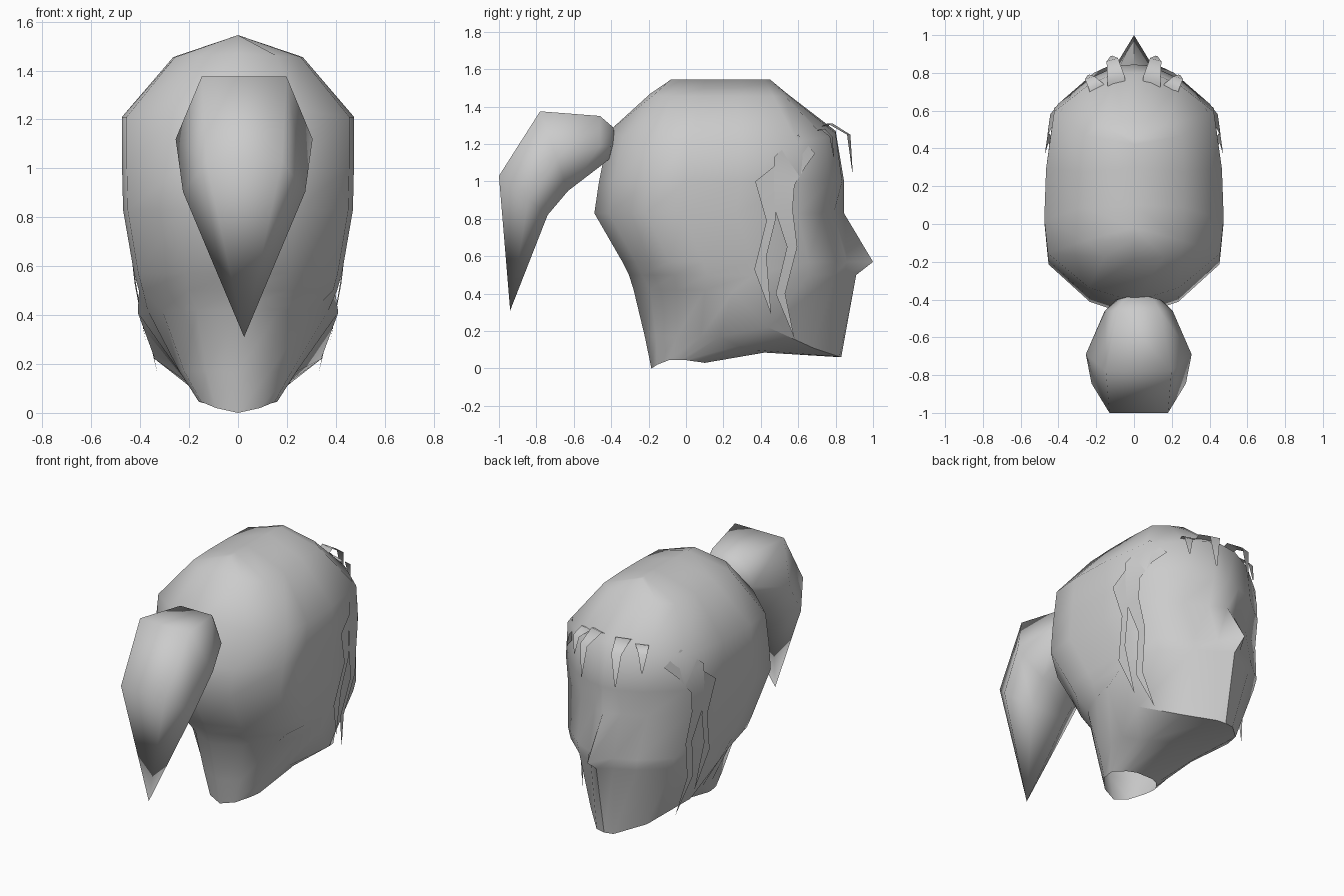
import bpy, bmesh
from mathutils import Vector
from mathutils.bvhtree import BVHTree

if "Cube" in bpy.data.objects:
    bpy.data.objects.remove(bpy.data.objects["Cube"])


def finish(bm, name, angle=0.8):
    bmesh.ops.remove_doubles(bm, verts=bm.verts, dist=0.002)
    bmesh.ops.recalc_face_normals(bm, faces=bm.faces)
    me = bpy.data.meshes.new(name)
    bm.to_mesh(me)
    bm.free()
    ob = bpy.data.objects.new(name, me)
    bpy.context.collection.objects.link(ob)
    bpy.ops.object.select_all(action='DESELECT')
    ob.select_set(True)
    bpy.context.view_layer.objects.active = ob
    bpy.ops.object.shade_smooth_by_angle(angle=angle)
    return ob


def loft(rings, closed=True):
    bm = bmesh.new()
    vs = [[bm.verts.new(p) for p in r] for r in rings]
    n = len(vs[0])
    for a, b in zip(vs, vs[1:]):
        for i in range(n if closed else n - 1):
            j = (i + 1) % n
            bm.faces.new((a[i], a[j], b[j], b[i]))
    return bm


def mirror_ring(half):
    return half + [(-x, y, z) for x, y, z in reversed(half[1:-1])]


# Skull and face: each ring runs from face centre round the side to the back
COLS = [(0.2, 0), (0.5, 0.05), (0.89, 0.17), (0.98, 0.42), (1, 0.64), (0.96, 0.79), (0.5, 0.94)]
SQUARE = [(0.25, 0), (0.65, 0.02), (0.96, 0.10), (1, 0.36), (1, 0.62), (0.97, 0.86), (0.6, 0.98)]


def skull_ring(z, nose, yf, yb, w, dent=0, drop=0, cols=COLS):
    half = [(0, nose, z)]
    for i, (fx, fy) in enumerate(cols):
        half.append((fx * w, yf - fy * (yf - yb) - (dent if i < 2 else 0),
                     z - drop * min(1, fx * 1.1)))
    return mirror_ring(half + [(0, yb, z)])


crown = [(0, y, 1.545) for y in (.45, .45, .45, .42, .3, .1, -.02, -.08, -.08)]
jaw = [(0, .83, .06), (.06, .82, .063), (.20, .68, .11), (.34, .44, .22), (.41, .25, .41),
       (.37, .10, .42), (.31, -.05, .42), (.17, -.19, .42), (0, -.28, .42)]
throat = [(0, .42, .085), (.08, .42, .085), (.17, .35, .10), (.20, .28, .12), (.24, .18, .17),
          (.24, .08, .17), (.22, -.05, .17), (.13, -.16, .17), (0, -.22, .17)]
neck = [(0, .10, .03), (.06, .10, .03), (.11, .07, .035), (.14, .03, .04), (.16, 0, .045),
        (.16, -.03, .045), (.15, -.09, .045), (.09, -.155, .02), (0, -.185, 0)]
rings = [mirror_ring(crown), skull_ring(1.47, .54, .54, -.19, .265, 0, .015, SQUARE)]
for spec in [(1.27, .80, .80, -.41, .475, 0, .06), (1.0, .845, .835, -.465, .474),
             (.83, .845, .82, -.49, .47, .03),
             (.57, 1.0, .86, -.34, .425), (.50, .91, .85, -.305, .405)]:
    rings.append(skull_ring(*spec))
rings += [mirror_ring(r) for r in (jaw, throat, neck)]
bm = loft(rings)
tree = BVHTree.FromBMesh(bm)
finish(bm, "head")

# Ponytail: hexagonal sections between an upper and a lower (y, z) point
CX = 0.025


def tail_ring(top, bot, w):
    (ty, tz), (by, bz) = top, bot
    my, mz = ty * .4 + by * .6, tz * .4 + bz * .6
    return [(CX - .62 * w, ty, tz), (CX + .62 * w, ty, tz), (CX + w, my, mz),
            (CX + .5 * w, by, bz), (CX - .5 * w, by, bz), (CX - w, my, mz)]


bm = loft([tail_ring((-.38, 1.25), (-.39, 1.17), .06),
           tail_ring((-.39, 1.29), (-.41, 1.12), .12),
           tail_ring((-.46, 1.35), (-.46, 1.08), .18),
           tail_ring((-.78, 1.375), (-.63, .95), .28),
           tail_ring((-1.0, 1.03), (-.74, .82), .25),
           [(CX, -.94, .31)] * 6])
finish(bm, "ponytail", 1.6)

# Side locks: (z_left, y_left, z_right, y_right) rows laid just over the head
locks = {
    "front_lock": [(1.25, .60, 1.15, .69), (1.13, .47, 1.08, .64), (1.0, .47, .98, .58),
                   (.85, .475, .85, .57), (.65, .54, .65, .595), (.40, .48, .40, .53),
                   (.16, .58, .16, .58)],
    "rear_lock": [(1.0, .37, 1.08, .47), (.79, .43, .80, .48), (.53, .365, .60, .43),
                  (.29, .455, .29, .455)],
}


def over_head(y, z, side):
    hit = tree.ray_cast(Vector((1, y, z)), Vector((-1, 0, 0)))[0]
    x = hit.x if hit else 0
    return (side * max(x + .018, .27 + .37 * z if z < .4 else 0), y, z)


for name, rows in locks.items():
    for side, tag in ((1, "right"), (-1, "left")):
        pts = [[over_head(a, b, side) for a, b in ((yl, zl), (yr, zr))]
               for zl, yl, zr, yr in rows]
        finish(loft(pts, closed=False), name + "_" + tag)

# Fringe strips arching off the forehead: (x, y, z, half width)
fringe = {
    "inner_fringe": [(.09, .69, 1.27, .05), (.095, .77, 1.31, .045), (.115, .87, 1.25, .03),
                     (.12, .89, 1.05, .004)],
    "outer_fringe": [(.18, .68, 1.26, .045), (.20, .73, 1.28, .04), (.235, .775, 1.24, .025),
                     (.24, .79, 1.13, .004)],
}
for name, path in fringe.items():
    for side, tag in ((1, "right"), (-1, "left")):
        pts = [[(side * (x - w), y + .3 * w, z), (side * (x + w), y - .3 * w, z)]
               for x, y, z, w in path]
        finish(loft(pts, closed=False), name + "_" + tag, 1.2)
